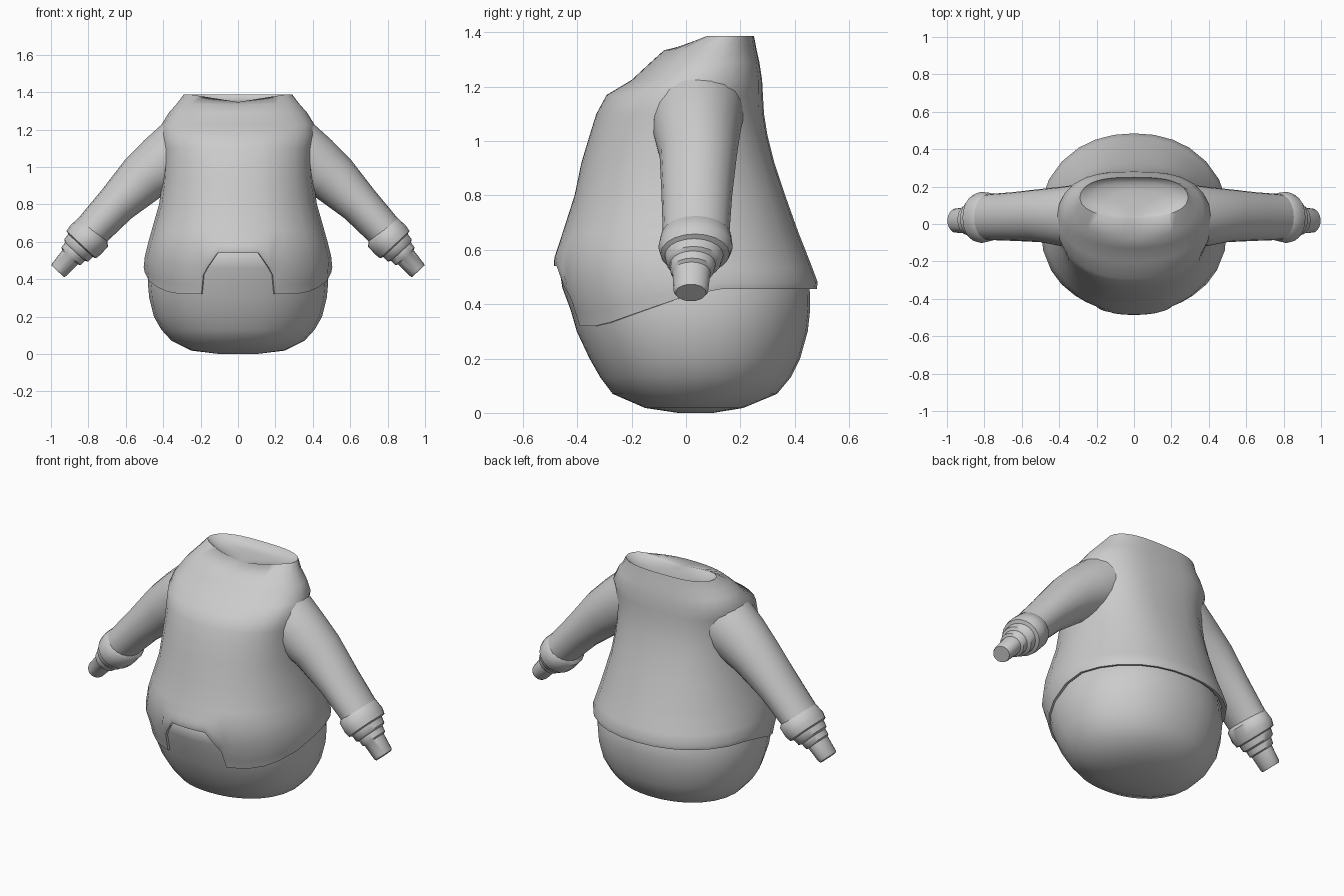
import bpy, bmesh, math

if "Cube" in bpy.data.objects:
    bpy.data.objects.remove(bpy.data.objects["Cube"])

grey = bpy.data.materials.new("soft grey")
grey.diffuse_color = (0.6, 0.6, 0.6, 1)
grey.use_nodes = True
grey.node_tree.nodes["Principled BSDF"].inputs["Base Color"].default_value = grey.diffuse_color


def finish(name, bm, angle):
    bmesh.ops.recalc_face_normals(bm, faces=bm.faces)
    mesh = bpy.data.meshes.new(name)
    bm.to_mesh(mesh)
    bm.free()
    mesh.materials.append(grey)
    ob = bpy.data.objects.new(name, mesh)
    bpy.context.collection.objects.link(ob)
    bpy.ops.object.select_all(action='DESELECT')
    ob.select_set(True)
    bpy.context.view_layer.objects.active = ob
    bpy.ops.object.shade_smooth_by_angle(angle=math.radians(angle))
    return ob


def loft(rings, cap_start=True, cap_end=True):
    """Bridge closed rings of points, with optional end caps."""
    bm = bmesh.new()
    vs = [[bm.verts.new(p) for p in r] for r in rings]
    n = len(rings[0])
    for a, b in zip(vs, vs[1:]):
        for i in range(n):
            j = (i + 1) % n
            bm.faces.new((a[i], a[j], b[j], b[i]))
    if cap_start:
        bm.faces.new(vs[0])
    if cap_end:
        bm.faces.new(vs[-1])
    return bm


def sample(table, z):
    """Interpolate (z, front y, back y, half width) rows."""
    if z <= table[0][0]:
        return table[0][1:]
    for a, b in zip(table, table[1:]):
        if z <= b[0]:
            t = (z - a[0]) / (b[0] - a[0])
            return [u + (v - u) * t for u, v in zip(a[1:], b[1:])]
    return table[-1][1:]


def outline(table, z, ang, scale=1.0):
    """Point on a rounded section; angle 0 faces the front, squarer behind."""
    yf, yb, hw = sample(table, z)
    s, c = math.sin(ang), math.cos(ang)
    back = max(0, -c) * min(1, max(0, (z - 0.6) / 0.5))
    e = 2 / (2.15 + 0.5 * back)
    sx = math.copysign(abs(s) ** e, s)
    cy = math.copysign(abs(c) ** e, c)
    mid, half = (yf + yb) / 2, (yb - yf) / 2
    return (hw * sx * scale, mid - half * cy * scale, z)


# Column angles, with close pairs at the edges of the front notch
half = [0.1, 0.2, 0.3, 0.355, 0.385, 0.5, 0.65, 0.85, 1.05, 1.3, 1.57,
        1.8, 2.05, 2.3, 2.55, 2.75, 2.95]
columns = [0] + half + [math.pi] + [-a for a in reversed(half)]

# Rounded lower body
belly_rows = [(0.0, -0.03, 0.10, 0.10), (0.018, -0.15, 0.21, 0.25),
              (0.07, -0.27, 0.335, 0.355), (0.13, -0.315, 0.385, 0.41),
              (0.2, -0.355, 0.42, 0.45), (0.3, -0.402, 0.448, 0.475),
              (0.38, -0.425, 0.457, 0.482), (0.46, -0.455, 0.455, 0.472),
              (0.54, -0.468, 0.42, 0.45), (0.62, -0.40, 0.37, 0.40)]
finish("lower_body", loft([[outline(belly_rows, r[0], a) for a in columns]
                           for r in belly_rows]), 50)

# Jacket with a sloping hem, a front notch and broad shoulders
jacket_rows = [(0.3, -0.415, 0.47, 0.485), (0.42, -0.45, 0.475, 0.495),
               (0.48, -0.475, 0.485, 0.508), (0.56, -0.488, 0.455, 0.49),
               (0.66, -0.455, 0.415, 0.462), (0.8, -0.41, 0.365, 0.422),
               (0.92, -0.385, 0.325, 0.405), (1.02, -0.355, 0.30, 0.398),
               (1.1, -0.33, 0.287, 0.40), (1.17, -0.292, 0.283, 0.41),
               (1.225, -0.20, 0.28, 0.41), (1.29, -0.13, 0.27, 0.37),
               (1.335, -0.08, 0.26, 0.33), (1.385, 0.03, 0.25, 0.29)]


def hem(ang):
    if abs(ang) < 0.36:
        return 0.54 - 0.75 * max(0, abs(ang) - 0.2)
    y = outline(jacket_rows, 0.42, ang)[1]
    t = min(1, max(0, (0.08 - y) / 0.42))
    return 0.455 - 0.135 * t


def hem_ring(t, scale=1.0):
    return [outline(jacket_rows, hem(a) + (0.6 - hem(a)) * t, a, scale)
            for a in columns]


rings = [hem_ring(0.08, 0.94), hem_ring(0, 0.975), hem_ring(0),
         hem_ring(0.18), hem_ring(0.55)]
for z in (0.6, 0.66, 0.8, 0.92, 1.02, 1.1, 1.17, 1.225, 1.29, 1.335):
    rings.append([outline(jacket_rows, z, a) for a in columns])


def collar(side_lift, scale=1.0):
    """Top ring: level at the front, raised at the shoulders and back."""
    ring = []
    for a in columns:
        x, y, z = outline(jacket_rows, 1.385, a, scale)
        lift = min(1, abs(x) / 0.25) if math.cos(a) > 0 else 1
        ring.append((x, y, 1.347 + side_lift * lift))
    return ring


rings += [collar(0.04), collar(0.028, 0.93), collar(0.01, 0.75),
          collar(0.002, 0.4)]
finish("jacket", loft(rings, cap_start=False), 62)

# Sleeve, cuff and stepped wrist: centre x, centre z, radius, y radius, centre y
sleeve = [(0.18, 1.17, 0.18, 0.165, 0.045), (0.27, 1.105, 0.184, 0.175, 0.04),
          (0.38, 1.03, 0.166, 0.16, 0.04), (0.50, 0.945, 0.14, 0.142, 0.045),
          (0.65, 0.80, 0.11, 0.13, 0.04), (0.79, 0.65, 0.098, 0.122, 0.037)]
cuff = [(0.765, 0.665, 0.09, 0.11, 0.037), (0.775, 0.65, 0.11, 0.13, 0.037),
        (0.815, 0.61, 0.113, 0.137, 0.035), (0.838, 0.585, 0.108, 0.127, 0.033),
        (0.842, 0.58, 0.09, 0.108, 0.03), (0.865, 0.553, 0.088, 0.10, 0.028),
        (0.872, 0.547, 0.072, 0.084, 0.025), (0.893, 0.522, 0.07, 0.08, 0.022),
        (0.898, 0.517, 0.056, 0.07, 0.02), (0.957, 0.45, 0.05, 0.064, 0.018),
        (0.964, 0.442, 0.046, 0.056, 0.018)]


def arm_rings(rows, side, n=20):
    out = []
    for cx, cz, r, ry, cy in rows:
        ring = []
        for i in range(n):
            a = 2 * math.pi * i / n
            u = r * math.cos(a)
            ring.append((side * (cx + 0.73 * u), cy + ry * math.sin(a),
                         cz + 0.68 * u))
        out.append(ring)
    return out


for label, side in (("left", 1), ("right", -1)):
    finish(label + "_sleeve", loft(arm_rings(sleeve, side)), 50)
    finish(label + "_cuff", loft(arm_rings(cuff, side)), 50)
